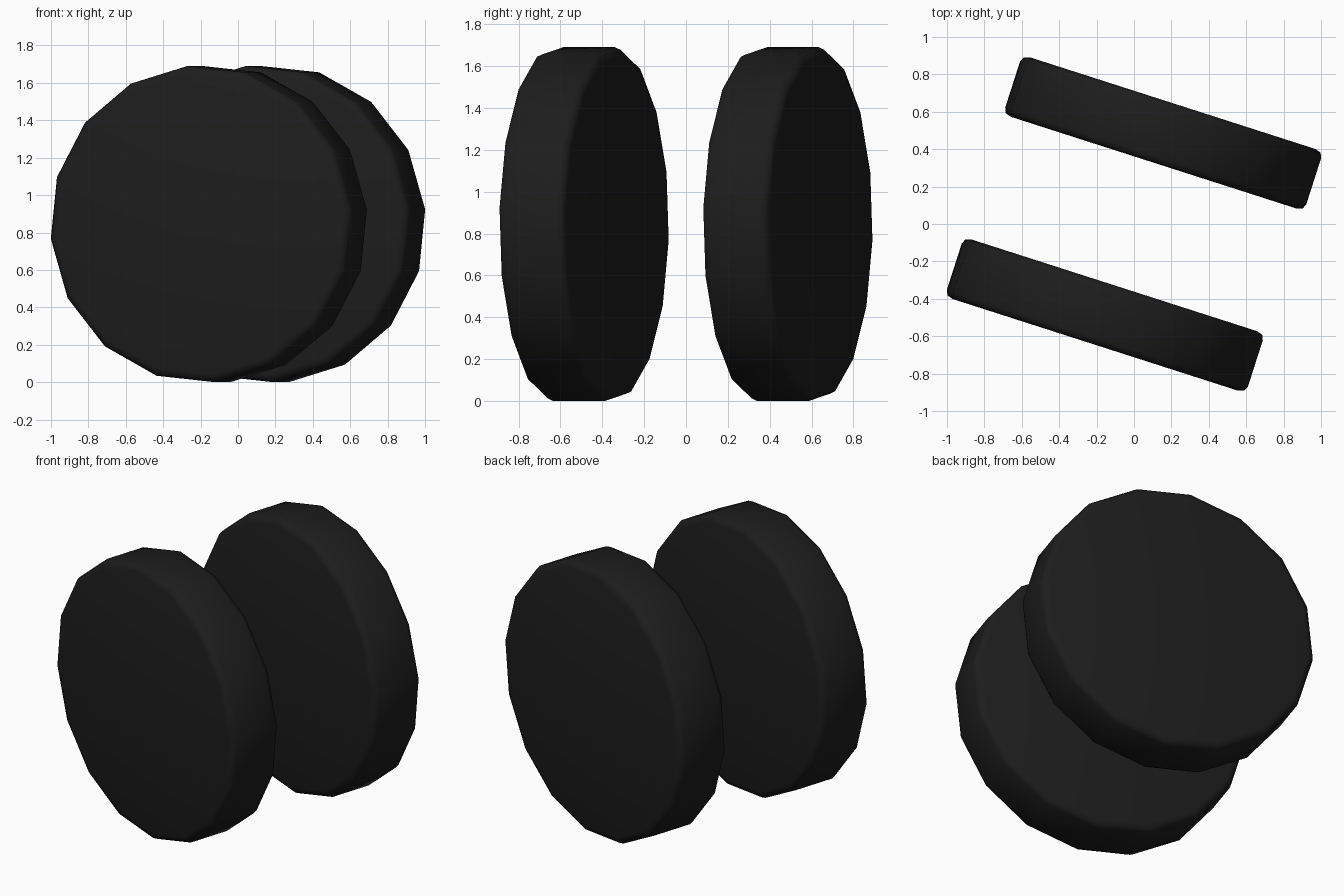
import bpy, bmesh, math
from mathutils import Matrix

if "Cube" in bpy.data.objects:
    bpy.data.objects.remove(bpy.data.objects["Cube"])

SIDES = 16
RADIUS, HALF = 0.849, 0.167          # wheel radius and half thickness
YAW = math.radians(-17.8)            # steering angle of both wheels
PHASE = math.radians(5.3)            # roll of the polygon

rubber = bpy.data.materials.new("black_rubber")
rubber.diffuse_color = (0.012, 0.012, 0.012, 1)
rubber.use_nodes = True
rubber.node_tree.nodes["Principled BSDF"].inputs["Base Color"].default_value = rubber.diffuse_color

# Half cross-section (radius, axial offset) with a rounded shoulder
shoulder = [(0.805, HALF), (0.837, 0.157), (RADIUS, 0.130)]
profile = [(r, -y) for r, y in shoulder] + [(r, y) for r, y in reversed(shoulder)]


def wheel(name, location):
    bm = bmesh.new()
    rings = []
    for r, y in profile:
        rings.append([bm.verts.new((r * math.cos(a), y, r * math.sin(a)))
                      for a in (PHASE + i * math.tau / SIDES for i in range(SIDES))])
    for a, b in zip(rings, rings[1:]):
        for i in range(SIDES):
            j = (i + 1) % SIDES
            bm.faces.new((a[i], a[j], b[j], b[i]))
    # flat side walls
    bm.faces.new(rings[0])
    bm.faces.new(rings[-1])
    bmesh.ops.recalc_face_normals(bm, faces=bm.faces)
    mesh = bpy.data.meshes.new(name)
    bm.to_mesh(mesh)
    bm.free()
    mesh.materials.append(rubber)
    obj = bpy.data.objects.new(name, mesh)
    bpy.context.collection.objects.link(obj)
    obj.location = location
    obj.rotation_euler.z = YAW
    bpy.ops.object.select_all(action='DESELECT')
    obj.select_set(True)
    bpy.context.view_layer.objects.active = obj
    bpy.ops.object.shade_smooth_by_angle(angle=math.radians(50))


# Pair of wheels
wheel("front_wheel", (-0.156, -0.487, 0.845))
wheel("back_wheel", (0.156, 0.487, 0.845))
